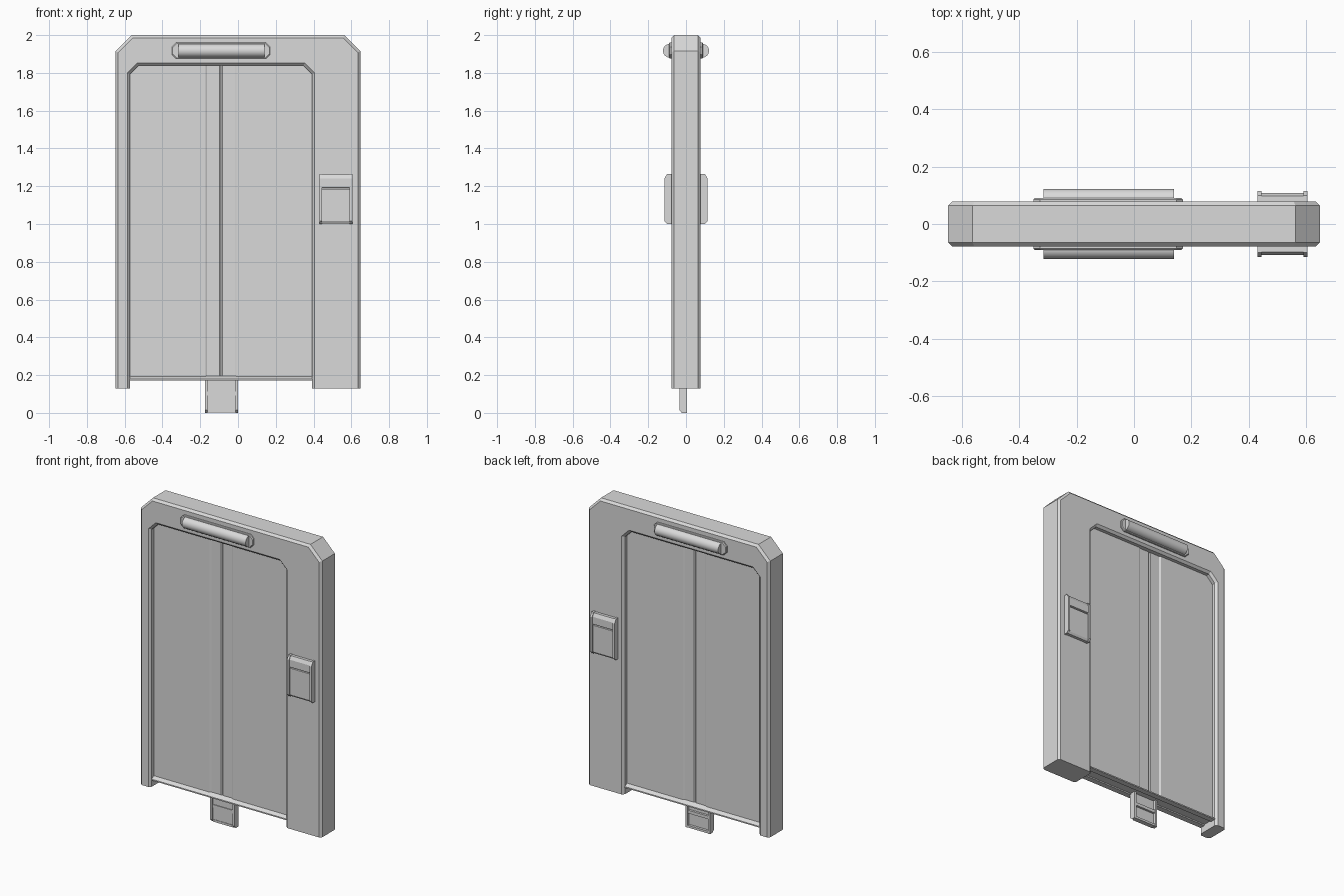
import bpy, bmesh, math

if "Cube" in bpy.data.objects:
    bpy.data.objects.remove(bpy.data.objects["Cube"])

grey = bpy.data.materials.new("light_grey")
grey.diffuse_color = (0.7, 0.7, 0.7, 1)
grey.use_nodes = True
grey.node_tree.nodes["Principled BSDF"].inputs["Base Color"].default_value = grey.diffuse_color


def finish(name, bm):
    bmesh.ops.recalc_face_normals(bm, faces=bm.faces)
    me = bpy.data.meshes.new(name)
    bm.to_mesh(me)
    bm.free()
    me.materials.append(grey)
    ob = bpy.data.objects.new(name, me)
    bpy.context.collection.objects.link(ob)
    return ob


def loft(name, rings):
    """Skin closed rings of equal length and cap both ends."""
    bm = bmesh.new()
    vs = [[bm.verts.new(p) for p in r] for r in rings]
    n = len(vs[0])
    for a, b in zip(vs, vs[1:]):
        for i in range(n):
            j = (i + 1) % n
            bm.faces.new((a[i], a[j], b[j], b[i]))
    bm.faces.new(vs[0])
    bm.faces.new(vs[-1][::-1])
    return finish(name, bm)


def bar_x(name, prof, x0, x1):
    """Extrude a (y, z) profile along x."""
    return loft(name, [[(x, y, z) for y, z in prof] for x in (x0, x1)])


def box(name, x0, x1, y0, y1, z0, z1):
    return bar_x(name, [(y0, z0), (y1, z0), (y1, z1), (y0, z1)], x0, x1)


# Door frame: chamfered arch with bevelled front and back edges
def arch(x0, x1, zt, c):
    return [(x0, 0.13), (x0, zt - c), (x0 + c, zt),
            (x1 - c, zt), (x1, zt - c), (x1, 0.13)]


def frame_ring(y, d):
    outer = arch(-0.648 + d, 0.648 - d, 2.0 - d, 0.085 - 0.586 * d)
    inner = arch(-0.572 - d, 0.392 + d, 1.838 + d, 0.045 + 0.586 * d)
    return [(x, y, z) for x, z in outer + inner[::-1]]


loft("door_frame", [frame_ring(-0.078, 0.014), frame_ring(-0.064, 0),
                    frame_ring(0.064, 0), frame_ring(0.078, 0.014)])

# Sliding doors: one leaf cross-section, mirrored about the meeting line
MID = -0.09
half = [(0.0, 0.03), (0.008, 0.036), (0.073, 0.036), (0.083, 0.042), (0.5, 0.042)]
for name, s in (("left_door", -1), ("right_door", 1)):
    sec = [(MID + s * x, -y) for x, y in half] + [(MID + s * x, y) for x, y in half[::-1]]
    loft(name, [[(x, y, z) for x, y in sec] for z in (0.18, 1.86)])

# Sloped sills, front and back
for name, s in (("front_sill", 1), ("back_sill", -1)):
    bar_x(name, [(s * y, z) for y, z in
                 ((-0.066, 0.172), (-0.03, 0.172), (-0.03, 0.194), (-0.04, 0.194), (-0.066, 0.18))],
          -0.58, 0.40)


# Control panels: chamfered side posts around a recessed face
POST = [(0, 0), (-0.025, 0), (-0.04, 0.015), (-0.04, 0.24), (-0.025, 0.265), (0, 0.265)]
CORE = [(0, 0.002), (-0.022, 0.002), (-0.03, 0.015), (-0.03, 0.184), (-0.022, 0.186),
        (-0.022, 0.191), (-0.033, 0.193), (-0.033, 0.24), (-0.022, 0.262), (0, 0.262)]
W, T = 0.0875, 0.014


def posts(name, x, y, z, s):
    prof = [(y + s * a, z + b) for a, b in POST]
    bar_x(name + "_left_post", prof, x - W, x - W + T)
    bar_x(name + "_right_post", prof, x + W - T, x + W)


for name, s in (("front_panel", 1), ("back_panel", -1)):
    y = -0.075 * s
    posts(name, 0.518, y, 1.0, s)
    bar_x(name + "_face", [(y + s * a, 1.0 + b) for a, b in CORE],
          0.518 - W + T, 0.518 + W - T)

# Lower hanging panel below the doors, open at the back with a cross bar
posts("lower_panel", -0.0875, 0.005, 0, 1)
xl, xr = -0.0875 - W + T, -0.0875 + W - T
box("lower_panel_plate", xl, xr, -0.024, -0.012, 0.004, 0.26)
box("lower_panel_cross_bar", xl, xr, -0.029, 0.002, 0.092, 0.112)
box("lower_panel_bottom_bar", xl, xr, -0.027, 0.004, 0.001, 0.015)


# Lamps over the doors: chamfered backing plate with a rounded tube
def plate(y, d):
    x0, x1, z0, z1, c = -0.35 + d, 0.17 - d, 1.875 + d, 1.96 - d, 0.022
    return [(x, y, z) for x, z in ((x0 + c, z0), (x1 - c, z0), (x1, z0 + c), (x1, z1 - c),
                                   (x1 - c, z1), (x0 + c, z1), (x0, z1 - c), (x0, z0 + c))]


for name, s in (("front_lamp", 1), ("back_lamp", -1)):
    loft(name + "_plate", [plate(-0.07 * s, 0), plate(-0.086 * s, 0), plate(-0.09 * s, 0.004)])
    ring = [(-s * (0.086 + 0.036 * math.cos(a)), 1.917 + 0.036 * math.sin(a))
            for a in (i * math.tau / 24 for i in range(24))]
    tube = bar_x(name + "_tube", ring, -0.315, 0.14)
    bpy.ops.object.select_all(action='DESELECT')
    tube.select_set(True)
    bpy.context.view_layer.objects.active = tube
    bpy.ops.object.shade_smooth_by_angle(angle=math.radians(30))
